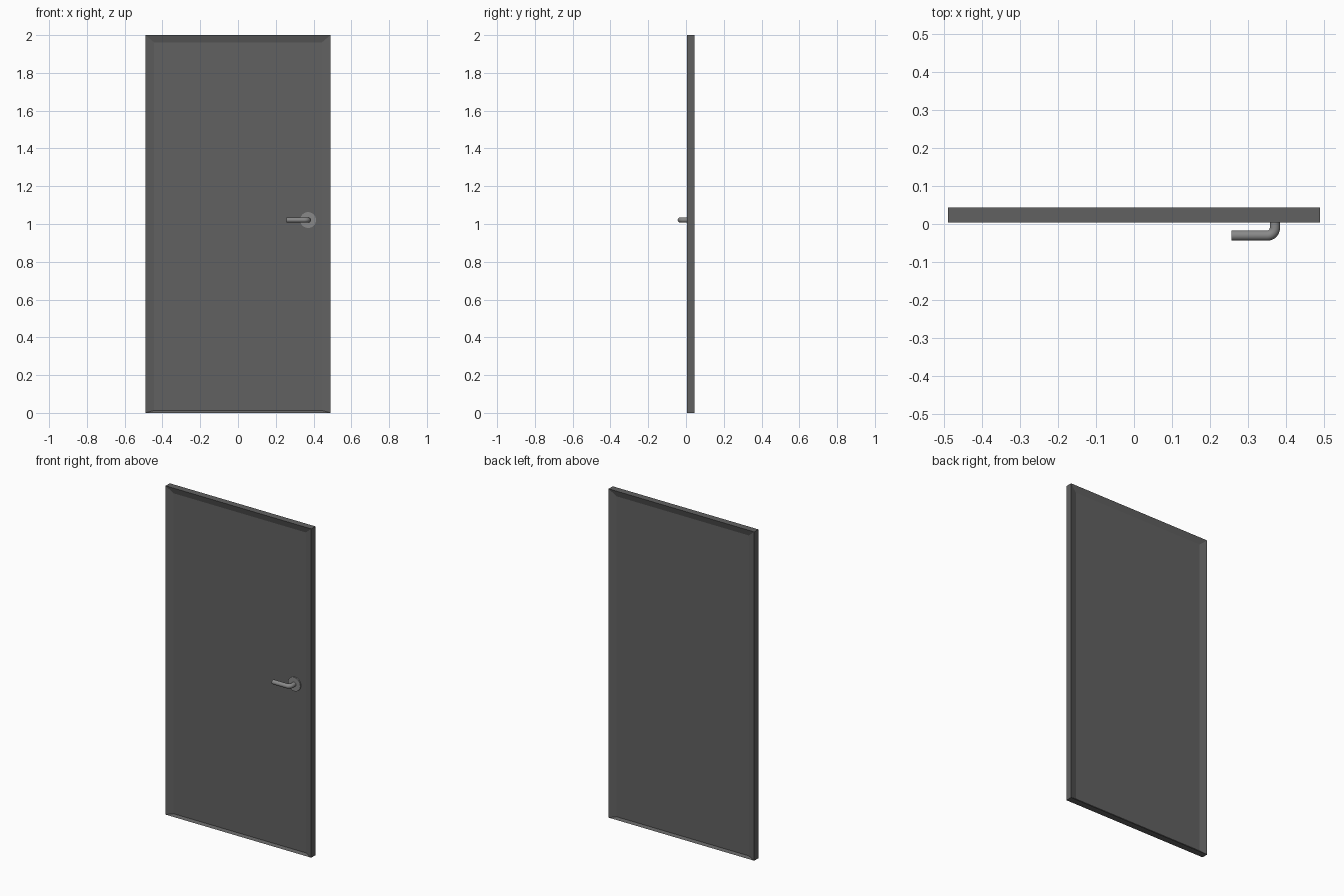
import bpy, bmesh, math
from mathutils import Vector

if "Cube" in bpy.data.objects:
    bpy.data.objects.remove(bpy.data.objects["Cube"])

def material(name, v):
    m = bpy.data.materials.new(name)
    m.diffuse_color = (v, v, v, 1)
    m.use_nodes = True
    m.node_tree.nodes["Principled BSDF"].inputs["Base Color"].default_value = m.diffuse_color
    return m

dark = material("dark_grey", 0.12)
metal = material("metal_grey", 0.25)

def finish(bm, name, mat, smooth=False):
    bmesh.ops.recalc_face_normals(bm, faces=bm.faces)
    me = bpy.data.meshes.new(name)
    bm.to_mesh(me)
    bm.free()
    ob = bpy.data.objects.new(name, me)
    bpy.context.collection.objects.link(ob)
    me.materials.append(mat)
    if smooth:
        bpy.ops.object.select_all(action='DESELECT')
        ob.select_set(True)
        bpy.context.view_layer.objects.active = ob
        bpy.ops.object.shade_smooth_by_angle(angle=math.radians(40))
    return ob

# Door leaf: rectangular rings from back panel, over the rim, to front panel
W, H = 0.49, 2.0
Y0, Y1, DEPTH = 0.004, 0.044, 0.012
SIDE, TOP, BOTTOM = 0.045, 0.038, 0.013
bm = bmesh.new()

def ring(y, s, t, b):
    return [bm.verts.new((x, y, z)) for x, z in
            ((-W + s, b), (W - s, b), (W - s, H - t), (-W + s, H - t))]

rings = [ring(Y0 + DEPTH, SIDE, TOP, BOTTOM), ring(Y0, 0, 0, 0),
         ring(Y1, 0, 0, 0), ring(Y1 - DEPTH, SIDE, TOP, BOTTOM)]
for a, b in zip(rings, rings[1:]):
    for i in range(4):
        j = (i + 1) % 4
        bm.faces.new((a[i], a[j], b[j], b[i]))
bm.faces.new(rings[0])
bm.faces.new(rings[-1])
finish(bm, "door_leaf", dark)

# Rosette: thin disc sitting in the recess
HX, HZ = 0.371, 1.021
bm = bmesh.new()
bmesh.ops.create_cone(bm, cap_ends=True, segments=32, radius1=0.042, radius2=0.042, depth=0.008)
for v in bm.verts:
    v.co = Vector((HX + v.co.x, Y0 + DEPTH - 0.003 + v.co.z, HZ + v.co.y))
finish(bm, "handle_rosette", metal, True)

# Lever: round bar swept along an L-shaped path with a rounded bend
R, BEND, YL = 0.0135, 0.02, -0.0305
path = [(HX, Y0 + DEPTH, 0)]
for k in range(9):
    t = math.pi / 2 * k / 8
    path.append((HX - BEND + BEND * math.cos(t), YL + BEND - BEND * math.sin(t), t))
path.append((0.257, YL, math.pi / 2))
bm = bmesh.new()
N = 20
loops = []
for x, y, t in path:
    out = Vector((math.cos(t), -math.sin(t), 0))
    loops.append([bm.verts.new(Vector((x, y, HZ)) + out * R * math.cos(a) + Vector((0, 0, R * math.sin(a))))
                  for a in (2 * math.pi * i / N for i in range(N))])
for a, b in zip(loops, loops[1:]):
    for i in range(N):
        j = (i + 1) % N
        bm.faces.new((a[i], a[j], b[j], b[i]))
bm.faces.new(loops[0])
bm.faces.new(loops[-1])
finish(bm, "handle_lever", metal, True)
